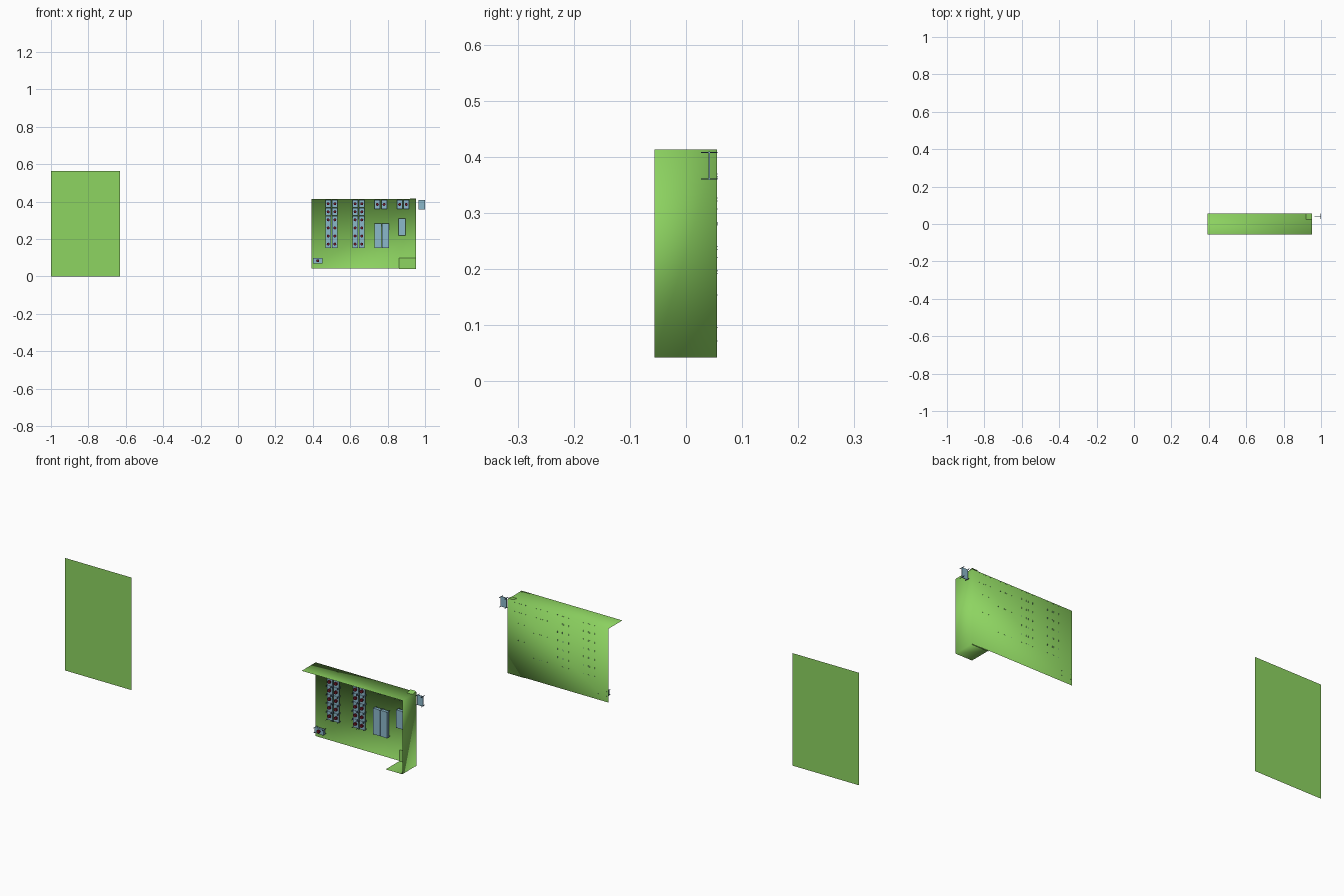
import bpy, bmesh, math
from mathutils import Matrix, Vector

if "Cube" in bpy.data.objects:
    bpy.data.objects.remove(bpy.data.objects["Cube"])


def material(name, rgb):
    m = bpy.data.materials.new(name)
    m.diffuse_color = (*rgb, 1)
    m.use_nodes = True
    m.node_tree.nodes["Principled BSDF"].inputs["Base Color"].default_value = m.diffuse_color
    return m


GREEN = material("green_sheet", (0.27, 0.66, 0.12))
BLUE = material("pale_blue", (0.26, 0.48, 0.60))
RED = material("dark_red", (0.16, 0.01, 0.02))
STEEL = material("dark_pin", (0.06, 0.12, 0.20))


def finish(name, bm, mat, smooth=False):
    me = bpy.data.meshes.new(name)
    bm.to_mesh(me)
    bm.free()
    me.materials.append(mat)
    for p in me.polygons:
        p.use_smooth = smooth
    ob = bpy.data.objects.new(name, me)
    bpy.context.collection.objects.link(ob)
    return ob


def sheets(name, quads, mat, smooth=False):
    """Thin sheet metal: each quad is four corners, shared edges are welded."""
    bm = bmesh.new()
    for q in quads:
        bm.faces.new([bm.verts.new(c) for c in q])
    bmesh.ops.remove_doubles(bm, verts=bm.verts, dist=0.0005)
    return finish(name, bm, mat, smooth)


def add_box(bm, x0, x1, y0, y1, z0, z1):
    c = Vector(((x0 + x1) / 2, (y0 + y1) / 2, (z0 + z1) / 2))
    s = Matrix.Diagonal((x1 - x0, y1 - y0, z1 - z0, 1))
    bmesh.ops.create_cube(bm, size=1, matrix=Matrix.Translation(c) @ s)


def boxes(name, items, mat):
    bm = bmesh.new()
    for b in items:
        add_box(bm, *b)
    return finish(name, bm, mat)


def pins(x0, x1, z0, z1):
    """Four thin mounting pins at the corners of a plate."""
    r = 0.001
    return [(x - r, x + r, 0.027, 0.0565, z - r, z + r)
            for x in (x0 + 0.002, x1 - 0.002) for z in (z0 + 0.002, z1 - 0.002)]


def buttons(name, centres, y=0.036):
    bm = bmesh.new()
    for x, z in centres:
        m = Matrix.Translation((x, y, z)) @ Matrix.Rotation(math.pi / 2, 4, 'X')
        bmesh.ops.create_cone(bm, cap_ends=True, segments=8, radius1=0.008,
                              radius2=0.008, depth=0.010, matrix=m)
    return finish(name, bm, RED)


def unit_block(name, x0, z0, z1, rows):
    """Two columns of small plates, each plate with one button and four pins."""
    plates, dots, legs = [], [], []
    h = (z1 - z0) / rows
    for cx in (x0, x0 + 0.036):
        for r in range(rows):
            a, b = z0 + r * h, z0 + (r + 1) * h - 0.001
            plates.append((cx, cx + 0.030, 0.040, 0.044, a, b))
            dots.append((cx + 0.015, (a + b) / 2))
            legs += pins(cx, cx + 0.030, a, b)
    boxes(name + "_plates", plates, BLUE)
    buttons(name + "_buttons", dots)
    boxes(name + "_pins", legs, STEEL)


F, B = -0.056, 0.055      # front and back of the tray
L, R = 0.393, 0.952       # left and right
Z0, Z1 = 0.043, 0.413     # bottom and top

# Separate flat panel on the left
sheets("loose_panel", [[(-1, B, 0), (-0.63, B, 0), (-0.63, B, 0.565), (-1, B, 0.565)]], GREEN)

# Tray: back panel, top flange, right flange and short bottom lip
sheets("tray", [
    [(L, B, Z0), (R, B, Z0), (R, B, Z1), (L, B, Z1)],
    [(L, B, Z1), (R, B, Z1), (R, F, Z1), (L, F, Z1)],
    [(R, B, Z1), (R, B, Z0), (R, F, Z0), (R, F, Z1)],
    [(R, F, Z0), (R, B, Z0), (0.86, B, Z0), (0.86, F, Z0)],
], GREEN, True)

# Corner patch joining the lip to the back panel, and the raised top corner flap
sheets("corner_patch", [[(0.86, 0.053, 0.040), (R, 0.053, 0.040),
                         (R, 0.053, 0.10), (0.86, 0.053, 0.10)]], GREEN)
sheets("corner_flap", [[(0.92, 0.025, Z1), (R, 0.025, Z1),
                        (R, B, 0.418), (0.92, B, 0.418)]], GREEN)

# Rows of button units
unit_block("strip_left", 0.467, 0.152, 0.411, 6)
unit_block("strip_middle", 0.611, 0.152, 0.411, 6)
unit_block("pair_centre", 0.730, 0.360, 0.411, 1)
unit_block("pair_right", 0.849, 0.360, 0.411, 1)

# Plain covers
for name, x0, x1, z0, z1 in (("cover_a", 0.730, 0.767, 0.152, 0.283),
                             ("cover_b", 0.771, 0.808, 0.152, 0.283),
                             ("cover_small", 0.858, 0.895, 0.219, 0.309)):
    boxes(name, [(x0, x1, 0.030, 0.046, z0, z1)], BLUE)
    boxes(name + "_pins", pins(x0, x1, z0, z1), STEEL)

# Spare plate outside the tray
boxes("spare_plate", [(0.966, 1.0, 0.040, 0.043, 0.359, 0.410)], BLUE)
boxes("spare_plate_pins", pins(0.966, 1.0, 0.359, 0.410), STEEL)

# Small switch at the lower left
boxes("switch_body", [(0.400, 0.452, 0.034, 0.044, 0.070, 0.098)], BLUE)
boxes("switch_pins", pins(0.400, 0.452, 0.070, 0.098), STEEL)
buttons("switch_button", [(0.426, 0.084)], 0.030)
